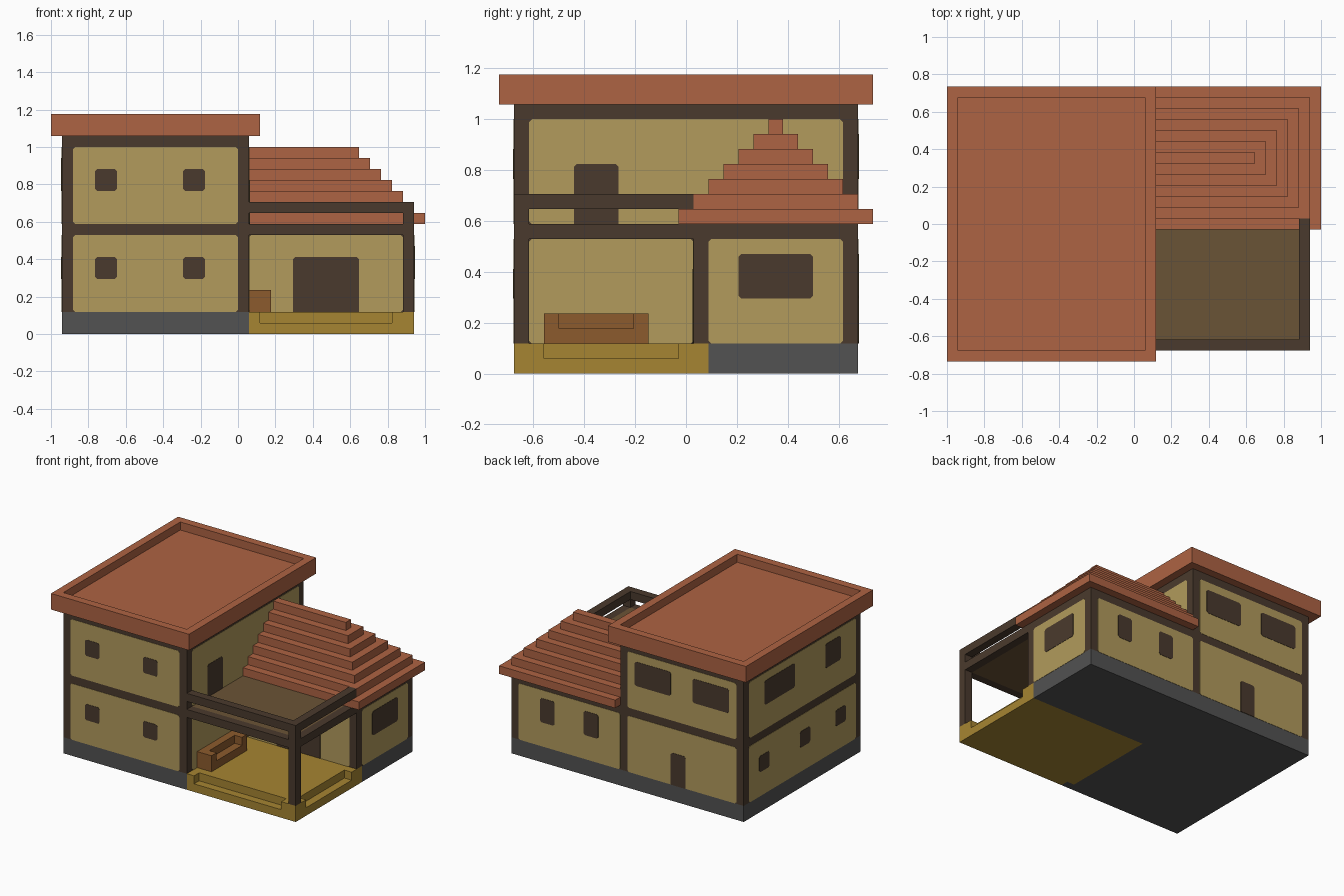
import bpy, bmesh
from mathutils import Vector

if "Cube" in bpy.data.objects:
    bpy.data.objects.remove(bpy.data.objects["Cube"], do_unlink=True)

U = 2 / 68          # building module: every size below is in these units


def material(name, rgb):
    lin = [((c / 255 + 0.055) / 1.055) ** 2.4 for c in rgb] + [1]
    m = bpy.data.materials.new(name)
    m.use_nodes = True
    m.diffuse_color = lin
    bsdf = m.node_tree.nodes["Principled BSDF"]
    bsdf.inputs["Base Color"].default_value = lin
    bsdf.inputs["Roughness"].default_value = 0.9
    return m


TILE = material("terracotta", (174, 99, 67))
TIMBER = material("dark timber", (74, 58, 45))
PLASTER = material("ochre plaster", (178, 155, 92))
STONE = material("grey stone", (82, 82, 82))
DECK = material("golden deck", (166, 133, 50))
BENCH = material("bench wood", (140, 91, 45))
FLOOR = material("balcony boards", (106, 83, 54))


def finish(name, bm, mat):
    bmesh.ops.recalc_face_normals(bm, faces=bm.faces)
    me = bpy.data.meshes.new(name)
    bm.to_mesh(me)
    bm.free()
    me.materials.append(mat)
    ob = bpy.data.objects.new(name, me)
    bpy.context.collection.objects.link(ob)
    return ob


def boxes(name, mat, *specs):
    """One object from boxes given as (x0, x1, y0, y1, z0, z1)."""
    bm = bmesh.new()
    for x0, x1, y0, y1, z0, z1 in specs:
        vs = bmesh.ops.create_cube(bm, size=1)["verts"]
        for v in vs:
            v.co = Vector((x1 if v.co.x > 0 else x0,
                           y1 if v.co.y > 0 else y0,
                           z1 if v.co.z > 0 else z0)) * U
    return finish(name, bm, mat)


def plate(name, mat, axis, at, sign, u0, u1, z0, z1, proud, door=False):
    """Thin clipped-corner plate on the wall at axis = at, facing sign."""
    c = 0.4
    low = [(u0, z0), (u1, z0)] if door else [(u0, z0 + c), (u0 + c, z0), (u1 - c, z0), (u1, z0 + c)]
    outline = low + [(u1, z1 - c), (u1 - c, z1), (u0 + c, z1), (u0, z1 - c)]

    def place(u, z, d):
        w = at * U + sign * d
        return (w, u * U, z * U) if axis == "x" else (u * U, w, z * U)

    bm = bmesh.new()
    back = [bm.verts.new(place(u, z, -0.002)) for u, z in outline]
    front = [bm.verts.new(place(u, z, proud)) for u, z in outline]
    bm.faces.new(back)
    bm.faces.new(front)
    n = len(outline)
    for i in range(n):
        j = (i + 1) % n
        bm.faces.new((back[i], back[j], front[j], front[i]))
    return finish(name, bm, mat)


def wall(name, axis, at, sign, panel, windows=(), doors=()):
    """Plaster panel with dark openings, each given as (u0, u1, z0, z1)."""
    plate(name + "_panel", PLASTER, axis, at, sign, *panel, 0.002)
    for i, w in enumerate(windows):
        plate(f"{name}_window_{i + 1}", TIMBER, axis, at, sign, *w, 0.004)
    for d in doors:
        plate(name + "_door", TIMBER, axis, at, sign, *d, 0.004, door=True)


# Foundations
boxes("stone_base", STONE, (-32, 0, -23, 23, 0, 4), (0, 2, -23, -21, 0, 4),
      (0, 2, 3, 23, 0, 4), (2, 32, 3, 23, 0, 4))

# Porch deck with a sunken step on the front and on the left side
boxes("porch_deck", DECK,
      (0, 30, -21, 3, 0, 4),                              # main deck
      (2, 32, -23, -21, 0, 2), (30, 32, -21, 3, 0, 2),    # treads
      (2, 4, -23, -21, 2, 4), (28, 32, -23, -21, 2, 4),   # front step ends
      (30, 32, -21, -19, 2, 4), (30, 32, -1, 3, 2, 4))    # side step ends

# Timber-framed bodies
boxes("main_house_frame", TIMBER, (-32, 2, -23, 23, 4, 36))
boxes("side_wing_frame", TIMBER, (2, 32, 1, 23, 4, 20))

# Front of the main house
for floor, z in (("lower", 4), ("upper", 20)):
    wall(f"front_{floor}", "y", -23, -1, (-30, 0, z, z + 14),
         [(x, x + 4, z + 6, z + 10) for x in (-26, -10)])

# Right-hand end of the main house (-x)
wall("end_lower", "x", -32, -1, (-21, 21, 4, 18),
     [(y, y + 4, 10, 14) for y in (-17, -3, 13)])
wall("end_upper", "x", -32, -1, (-21, 21, 20, 34),
     [(3, 15, 26, 32), (-15, -9, 26, 32)])

# Back of the main house
wall("back_lower", "y", 23, 1, (-30, 0, 4, 18), doors=[(-16, -12, 4, 12)])
wall("back_upper", "y", 23, 1, (-30, 0, 20, 34),
     [(-12, -2, 26, 32), (-28, -18, 26, 32)])

# Main house walls facing the porch and balcony
wall("porch_side", "x", 2, 1, (-21, 1, 4, 18))
wall("balcony_side", "x", 2, 1, (-21, 21, 20, 34), doors=[(-15, -9, 20, 28)])

# Side wing walls
wall("wing_front", "y", 1, -1, (2, 30, 4, 18), doors=[(10, 22, 4, 14)])
wall("wing_side", "x", 32, 1, (3, 21, 4, 18), [(7, 17, 10, 16)])
wall("wing_back", "y", 23, 1, (2, 30, 4, 18), [(8, 12, 10, 16), (20, 24, 10, 16)])

# Main roof with a raised rim
boxes("main_roof", TILE, (-34, 4, -25, 25, 36, 38),
      (-34, 4, -25, -23, 38, 40), (-34, 4, 23, 25, 38, 40),
      (-34, -32, -23, 23, 38, 40), (2, 4, -23, 23, 38, 40))

# Stepped hip roof over the side wing
boxes("wing_roof", TILE, *[(2, 34 - 2 * i, -1 + 2 * i, 25 - 2 * i, 20 + 2 * i, 22 + 2 * i)
                           for i in range(7)])

# Balcony floor, corner post, beams and rails
boxes("balcony_floor", FLOOR, (2, 30, -21, 1, 18, 20))
boxes("porch_post", TIMBER, (30, 32, -23, -21, 4, 24))
for part, z in (("beam", 18), ("rail", 22)):
    boxes(f"balcony_{part}", TIMBER, (2, 30, -23, -21, z, z + 2),
          (30, 32, -21, 1, z, z + 2))

# Bench against the house wall: seat, back and two arms
boxes("porch_bench", BENCH, (2, 6, -19, -5, 4, 6), (2, 4, -19, -5, 6, 8),
      (4, 6, -19, -17, 6, 8), (4, 6, -7, -5, 6, 8))
